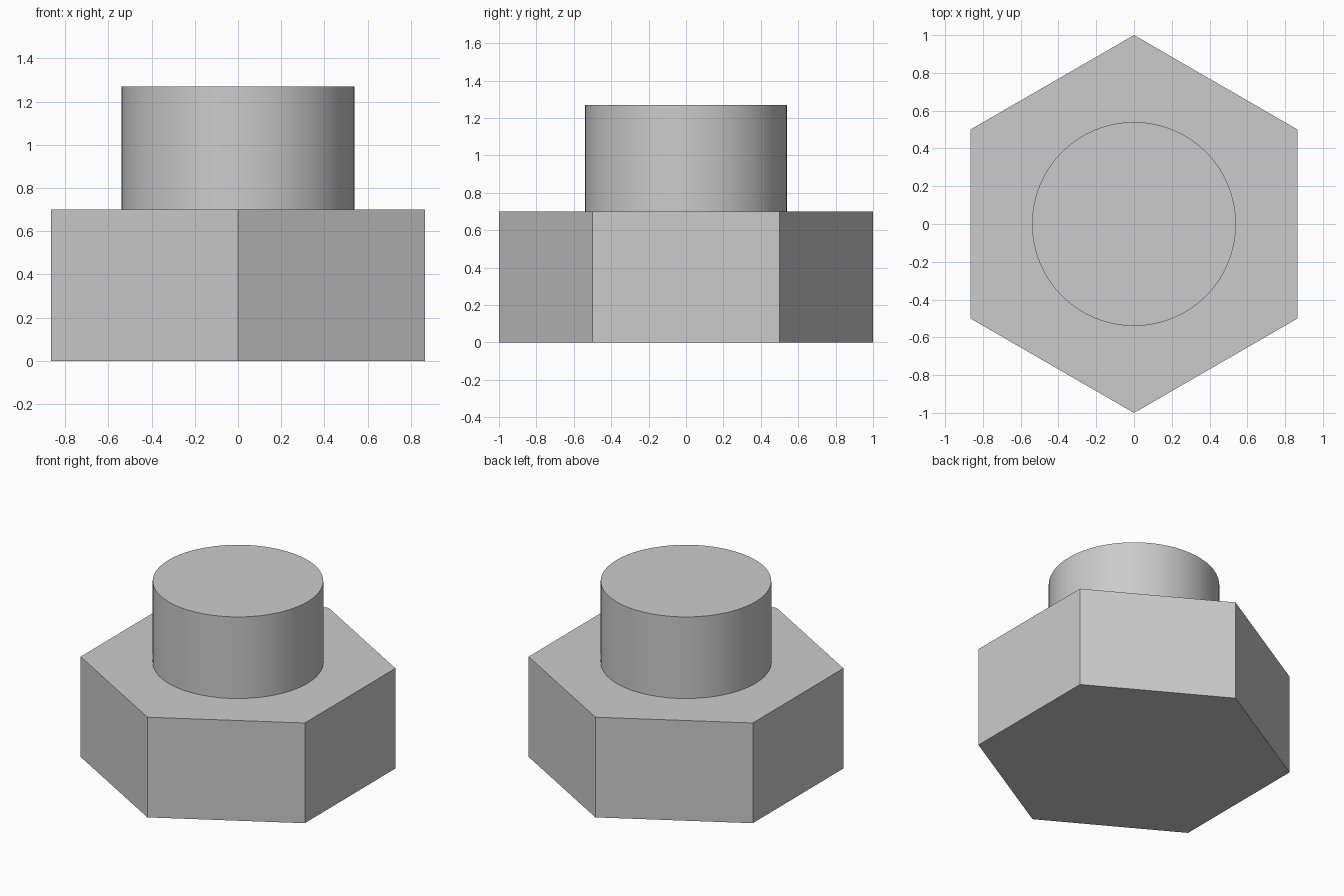
import bpy
import math

cube = bpy.data.objects.get("Cube")
if cube:
    bpy.data.objects.remove(cube, do_unlink=True)

# Plain grey metal
GREY = (0.6, 0.6, 0.6, 1.0)
metal = bpy.data.materials.new("grey_metal")
metal.use_nodes = True
metal.diffuse_color = GREY
metal.node_tree.nodes["Principled BSDF"].inputs["Base Color"].default_value = GREY


def prism(name, sides, radius, bottom, top):
    """Upright prism with one corner pointing along y."""
    bpy.ops.mesh.primitive_cylinder_add(
        vertices=sides, radius=radius, depth=top - bottom,
        location=(0, 0, (bottom + top) / 2))
    obj = bpy.context.object
    obj.name = name
    obj.data.materials.append(metal)
    return obj


# Hexagonal head
head = prism("hex_head", 6, 1.0, 0.0, 0.7)

# Round shank standing on the head
shank = prism("round_shank", 64, 0.54, 0.7, 1.27)
bpy.ops.object.shade_smooth_by_angle(angle=math.radians(30))
